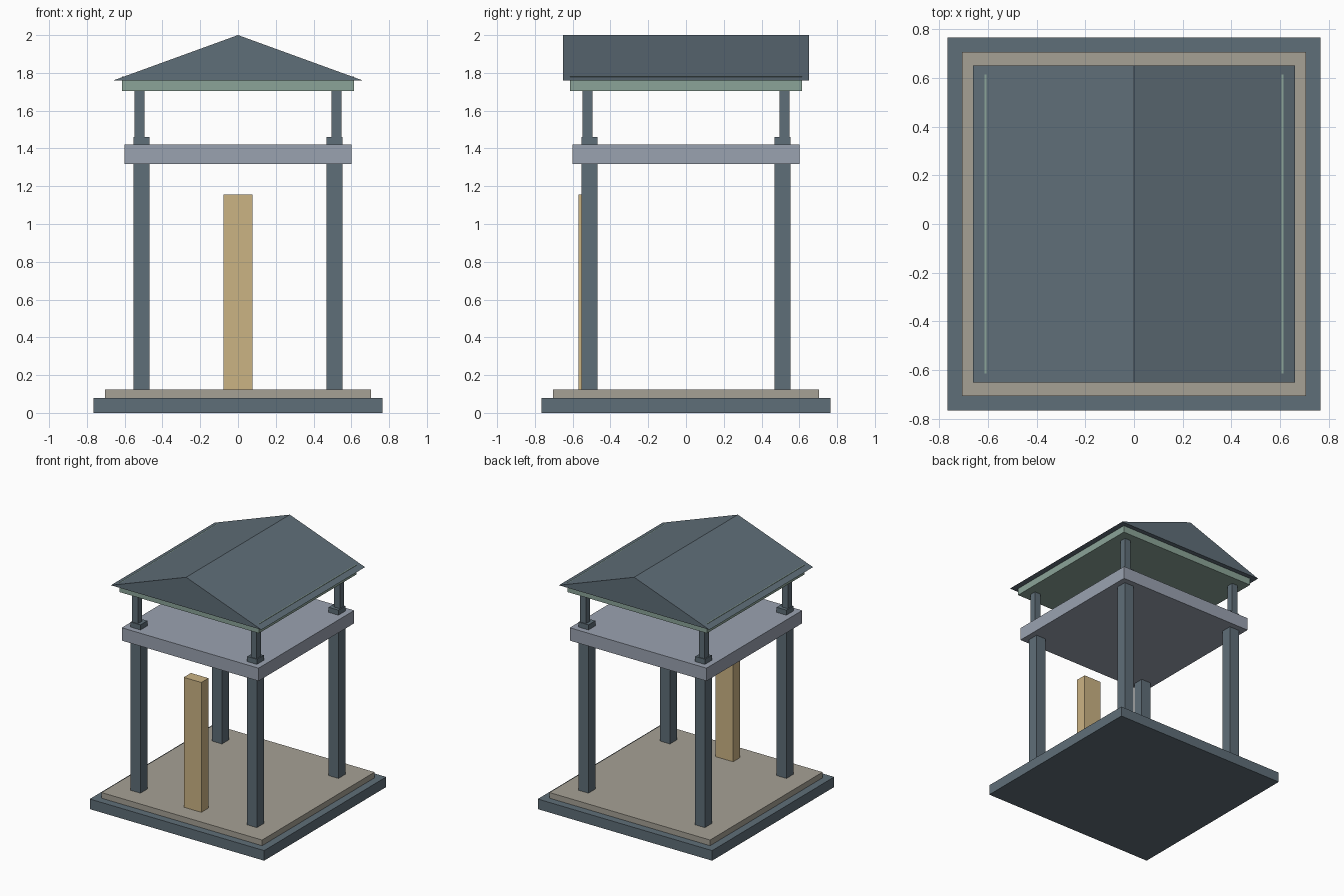
import bpy
import bmesh

if "Cube" in bpy.data.objects:
    bpy.data.objects.remove(bpy.data.objects["Cube"])


def material(name, rgb):
    """Flat colour from sRGB 0-255, stored as linear."""
    lin = [((c / 255 + 0.055) / 1.055) ** 2.4 for c in rgb]
    m = bpy.data.materials.new(name)
    m.diffuse_color = (*lin, 1)
    m.use_nodes = True
    m.node_tree.nodes["Principled BSDF"].inputs["Base Color"].default_value = m.diffuse_color
    return m


SLATE = material("slate", (95, 110, 120))
STONE = material("warm stone", (166, 161, 149))
TAN = material("tan wood", (203, 179, 132))
GREY = material("blue grey", (154, 162, 176))
GREEN = material("sage green", (139, 164, 152))


def add_object(name, bm, mat):
    bmesh.ops.recalc_face_normals(bm, faces=bm.faces)
    mesh = bpy.data.meshes.new(name)
    bm.to_mesh(mesh)
    bm.free()
    mesh.materials.append(mat)
    ob = bpy.data.objects.new(name, mesh)
    bpy.context.collection.objects.link(ob)


def box(name, x, y, z, mat):
    """Box from (min, max) ranges on each axis."""
    bm = bmesh.new()
    bmesh.ops.create_cube(bm, size=1)
    for v in bm.verts:
        v.co = [r[0] if c < 0 else r[1] for c, r in zip(v.co, (x, y, z))]
    add_object(name, bm, mat)


def slab(name, half, z0, z1, mat):
    box(name, (-half, half), (-half, half), (z0, z1), mat)


# Stepped base and floor
slab("base", 0.765, 0, 0.08, SLATE)
slab("floor", 0.705, 0.08, 0.125, STONE)

# Middle deck and ceiling plate
slab("deck", 0.60, 1.318, 1.42, GREY)
slab("ceiling_plate", 0.613, 1.705, 1.78, GREEN)

# Corner posts: thick below, thin above the deck
for sx, side in ((-1, "left"), (1, "right")):
    for sy, end in ((-1, "front"), (1, "back")):
        for part, c, h, z in (("post", 0.511, 0.043, (0.125, 1.46)),
                              ("upper_post", 0.521, 0.026, (1.46, 1.705))):
            box(f"{end}_{side}_{part}", (sx * c - h, sx * c + h),
                (sy * c - h, sy * c + h), z, SLATE)

# Front panel post
box("front_panel", (-0.077, 0.077), (-0.57, -0.48), (0.125, 1.155), TAN)

# Gabled roof: triangle extruded front to back
bm = bmesh.new()
tri = bm.faces.new([bm.verts.new((x, -0.65, z))
                    for x, z in ((-0.66, 1.76), (0.66, 1.76), (0, 2.0))])
new = bmesh.ops.extrude_face_region(bm, geom=[tri], use_keep_orig=True)["geom"]
bmesh.ops.translate(bm, vec=(0, 1.3, 0),
                    verts=[g for g in new if isinstance(g, bmesh.types.BMVert)])
add_object("roof", bm, SLATE)
